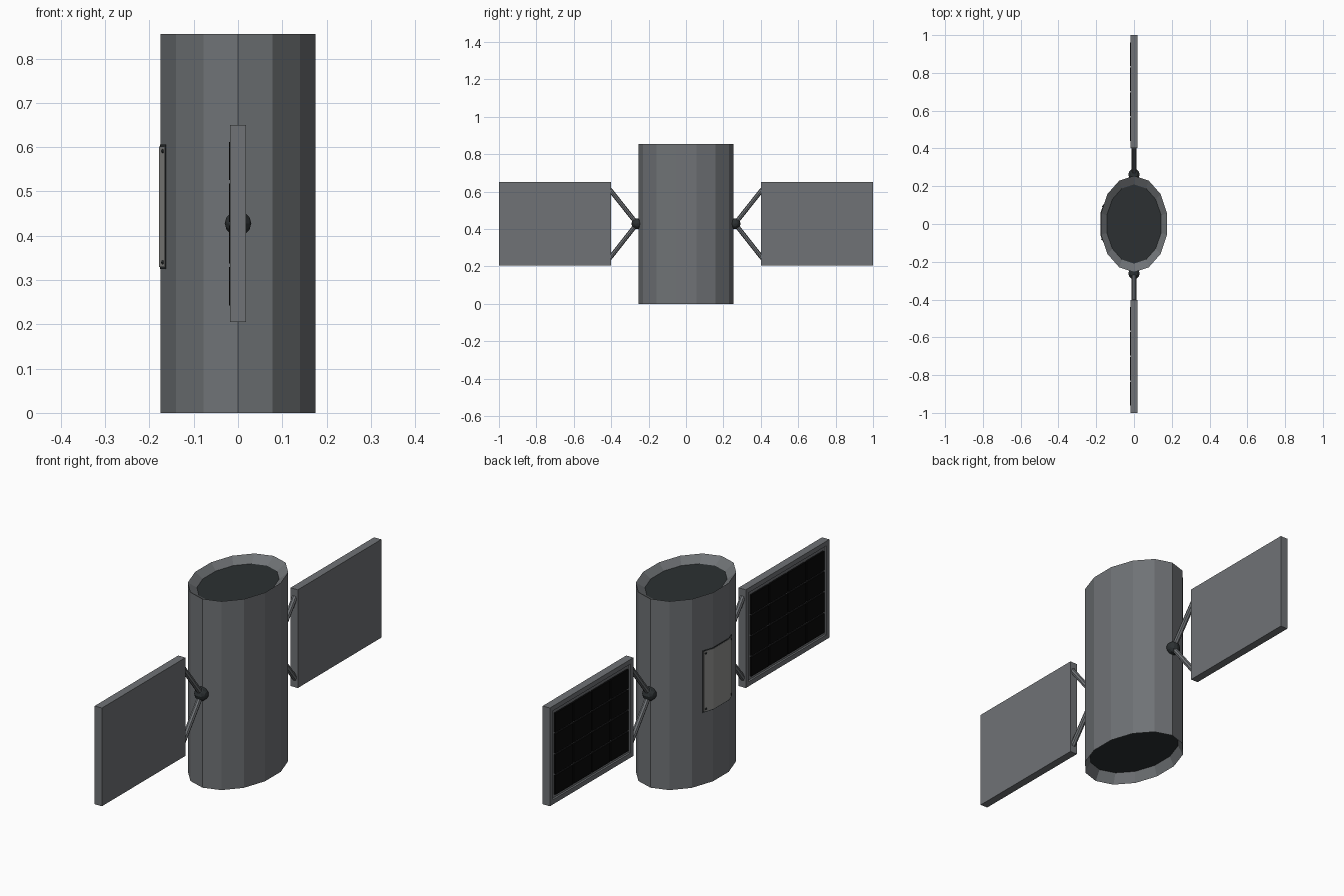
import bpy, bmesh, math
from mathutils import Vector

if "Cube" in bpy.data.objects:
    bpy.data.objects.remove(bpy.data.objects["Cube"])


def material(name, rgb):
    m = bpy.data.materials.new(name)
    m.diffuse_color = (*rgb, 1)
    m.use_nodes = True
    m.node_tree.nodes["Principled BSDF"].inputs["Base Color"].default_value = m.diffuse_color
    return m


HULL = material("hull_grey", (0.16, 0.17, 0.18))
DARK = material("dark", (0.025, 0.03, 0.032))
BLACK = material("cell_black", (0.003, 0.003, 0.003))
LIGHT = material("plate_grey", (0.28, 0.28, 0.27))


def finish(name, bm, mats):
    bmesh.ops.recalc_face_normals(bm, faces=bm.faces)
    me = bpy.data.meshes.new(name)
    bm.to_mesh(me)
    bm.free()
    for m in mats:
        me.materials.append(m)
    ob = bpy.data.objects.new(name, me)
    bpy.context.collection.objects.link(ob)
    return ob


def add_box(bm, lo, hi):
    lo, hi = Vector(lo), Vector(hi)
    vs = bmesh.ops.create_cube(bm, size=1)["verts"]
    for v in vs:
        v.co = (lo + hi) / 2 + Vector(c * d for c, d in zip(v.co, hi - lo))
    return vs


# Body: 14-sided elliptical drum with sloping rims and dark recessed ends
SIDES, RX, RY, H, MID = 14, 0.1795, 0.255, 0.855, 0.428
bm = bmesh.new()
rings = []
for scale, z in ((0.90, 0.045), (1, 0), (1, H), (0.82, H - 0.027)):
    rings.append([bm.verts.new((RX * scale * math.sin(2 * math.pi * i / SIDES),
                                RY * scale * math.cos(2 * math.pi * i / SIDES), z))
                  for i in range(SIDES)])
for a, b in zip(rings, rings[1:]):
    for i in range(SIDES):
        j = (i + 1) % SIDES
        bm.faces.new((a[i], a[j], b[j], b[i]))
for r in (rings[0], rings[-1]):
    bm.faces.new(r).material_index = 1
finish("body", bm, [HULL, DARK])


# Access plate bent around the facets on the -x side
def hull_x(y):
    a, b = 2 * math.pi * 3 / SIDES, 2 * math.pi * 2 / SIDES
    x1, y1 = RX * math.sin(a), RY * math.cos(a)
    x2, y2 = RX * math.sin(b), RY * math.cos(b)
    return -x1 if abs(y) <= y1 else -(x1 + (x2 - x1) * (abs(y) - y1) / (y2 - y1))


def bent_plate(name, y0, y1, z0, z1, out, mat):
    bm = bmesh.new()
    ys = (y0, -0.0567, 0.0567, y1)
    section = [(hull_x(y) - out, y) for y in ys] + [(hull_x(y) + 0.004, y) for y in reversed(ys)]
    lo = [bm.verts.new((x, y, z0)) for x, y in section]
    hi = [bm.verts.new((x, y, z1)) for x, y in section]
    n = len(section)
    for i in range(n):
        j = (i + 1) % n
        bm.faces.new((lo[i], lo[j], hi[j], hi[i]))
    for r in (lo, hi):
        for k in range(3):
            bm.faces.new((r[k], r[k + 1], r[6 - k], r[7 - k]))
    finish(name, bm, [mat])


bent_plate("plate_backing", -0.095, 0.107, 0.325, 0.606, 0.0015, DARK)
bent_plate("access_plate", -0.091, 0.103, 0.329, 0.602, 0.003, LIGHT)
bm = bmesh.new()
for y in (-0.081, 0.093):
    for z in (0.34, 0.591):
        vs = bmesh.ops.create_uvsphere(bm, u_segments=8, v_segments=4, radius=0.005)["verts"]
        bmesh.ops.translate(bm, verts=vs, vec=(hull_x(y) - 0.002, y, z))
finish("plate_rivets", bm, [DARK])

# Wings, one on each side
IN, OUT, Z0, Z1, T = 0.402, 1.0, 0.205, 0.65, 0.018
for side, s in (("back", 1), ("front", -1)):
    # Ball joint
    bm = bmesh.new()
    vs = bmesh.ops.create_uvsphere(bm, u_segments=10, v_segments=6, radius=0.03)["verts"]
    for v in vs:
        v.co = Vector((v.co.z, v.co.y, v.co.x)) + Vector((0, s * 0.262, MID))
    finish(side + "_joint", bm, [DARK])

    # Two struts in a V
    bm = bmesh.new()
    for end in (0.612, 0.243):
        a, b = Vector((0, s * 0.262, MID)), Vector((0, s * 0.408, end))
        vs = bmesh.ops.create_cone(bm, cap_ends=True, segments=8, radius1=0.012,
                                   radius2=0.012, depth=(b - a).length)["verts"]
        rot = (b - a).to_track_quat('Z', 'Y')
        for v in vs:
            v.co = rot @ v.co + (a + b) / 2
    finish(side + "_struts", bm, [HULL])

    # Panel frame with a shallow recess on its -x face
    bm = bmesh.new()
    y0, y1 = sorted((s * IN, s * OUT))
    add_box(bm, (-T, y0, Z0), (T, y1, Z1))
    bm.normal_update()
    face = min(bm.faces, key=lambda f: f.calc_center_median().x)
    bmesh.ops.inset_individual(bm, faces=[face], thickness=0.03)
    bmesh.ops.inset_individual(bm, faces=[face], thickness=0.003, depth=-0.006)
    finish(side + "_panel", bm, [HULL])

    # 4 x 4 solar cells
    bm = bmesh.new()
    m, gap = 0.038, 0.008
    w, h = (y1 - y0 - 2 * m + gap) / 4, (Z1 - Z0 - 2 * m + gap) / 4
    for i in range(4):
        for j in range(4):
            y, z = y0 + m + i * w, Z0 + m + j * h
            add_box(bm, (-T - 0.002, y, z), (-T + 0.008, y + w - gap, z + h - gap))
    finish(side + "_cells", bm, [BLACK])
